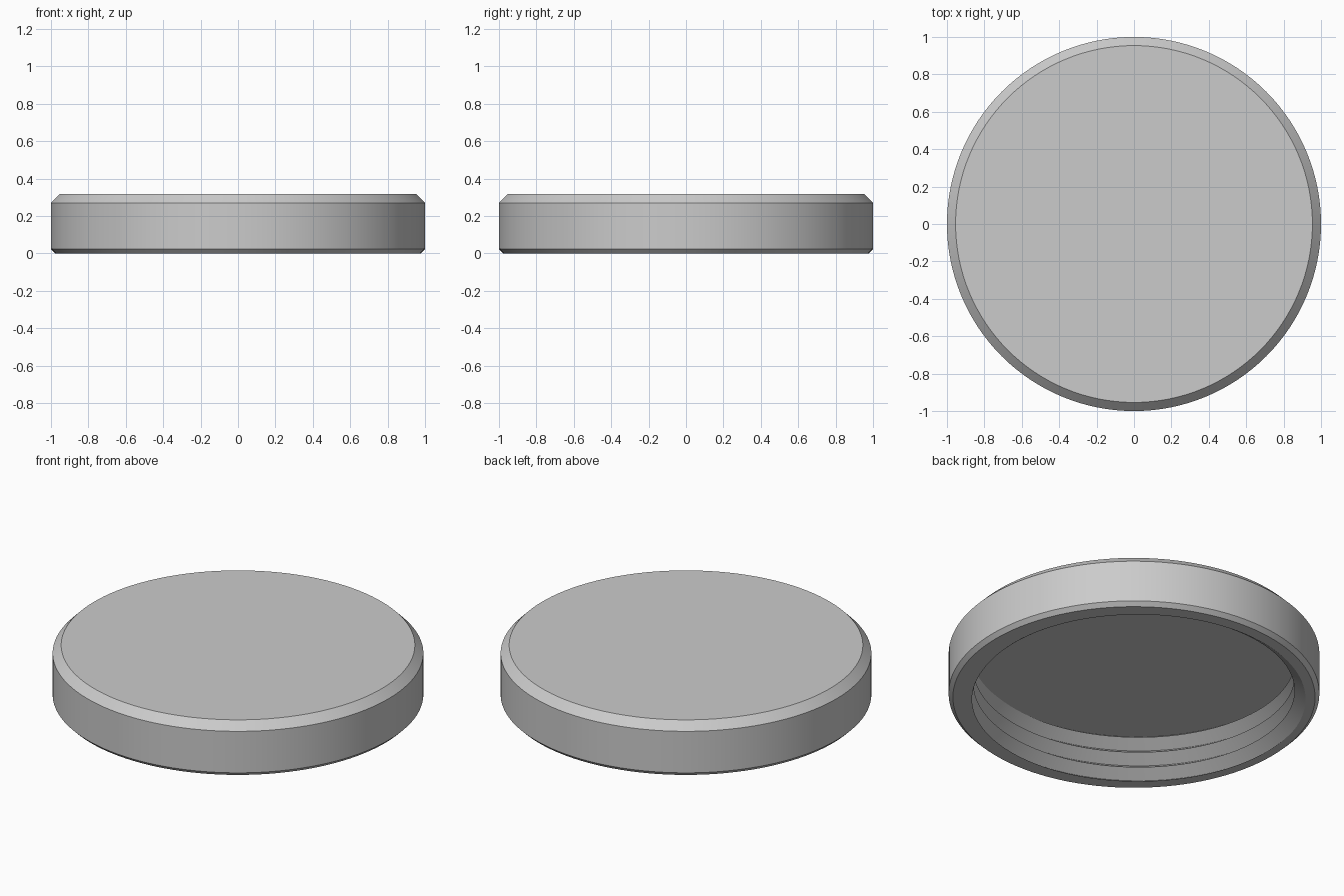
import bpy
import bmesh
import math

SEGMENTS = 128
PITCH = 0.093          # height gained per turn of the thread
CREST_RADIUS = 0.866   # innermost radius of the thread
DEPTH = 0.067          # radial depth of the thread
START = 0.005          # crest height at angle zero
CEILING = 0.265        # height of the recess ceiling

# Remove the default cube
cube = bpy.data.objects.get("Cube")
if cube:
    bpy.data.objects.remove(cube, do_unlink=True)

# Single plain grey material
grey = bpy.data.materials.new("light_grey")
grey.use_nodes = True
colour = (0.6, 0.6, 0.6, 1.0)
grey.diffuse_color = colour
grey.node_tree.nodes["Principled BSDF"].inputs["Base Color"].default_value = colour

# Outer cross-section (radius, height) from the top centre to the rim
outer_profile = [
    (0, 0.317), (0.954, 0.317),      # flat top
    (1, 0.27), (1, 0.023),           # top chamfer and outer wall
    (0.977, 0),                      # bottom chamfer
]


def thread_section(angle):
    """V-shaped thread cross-section at one angle, cut off at rim and ceiling."""
    crest = START + PITCH * angle / math.tau
    section = []
    for k in range(-3, 7):
        z = min(max(crest + k * PITCH / 2, 0), CEILING)
        turns = (z - crest) / PITCH
        section.append((CREST_RADIUS + 2 * DEPTH * abs(turns - round(turns)), z))
    return section


# Round lid: sweep the section about z while the inner thread climbs
bm = bmesh.new()
columns = []
for i in range(SEGMENTS + 1):
    angle = math.tau * i / SEGMENTS
    section = outer_profile + thread_section(angle) + [(0, CEILING)]
    columns.append([bm.verts.new((r * math.cos(angle), r * math.sin(angle), z))
                    for r, z in section])
for a, b in zip(columns, columns[1:]):
    for j in range(len(a) - 1):
        bm.faces.new((a[j], a[j + 1], b[j + 1], b[j]))

# Weld the seam, the axis and the cut-off thread ends
bmesh.ops.remove_doubles(bm, verts=bm.verts[:], dist=0.00002)
bmesh.ops.recalc_face_normals(bm, faces=bm.faces[:])
mesh = bpy.data.meshes.new("threaded_lid")
bm.to_mesh(mesh)
bm.free()
mesh.materials.append(grey)
lid = bpy.data.objects.new("threaded_lid", mesh)
bpy.context.collection.objects.link(lid)

# Smooth around, crisp at chamfers and thread crests
bpy.ops.object.select_all(action="DESELECT")
lid.select_set(True)
bpy.context.view_layer.objects.active = lid
bpy.ops.object.shade_smooth_by_angle(angle=math.radians(25))
